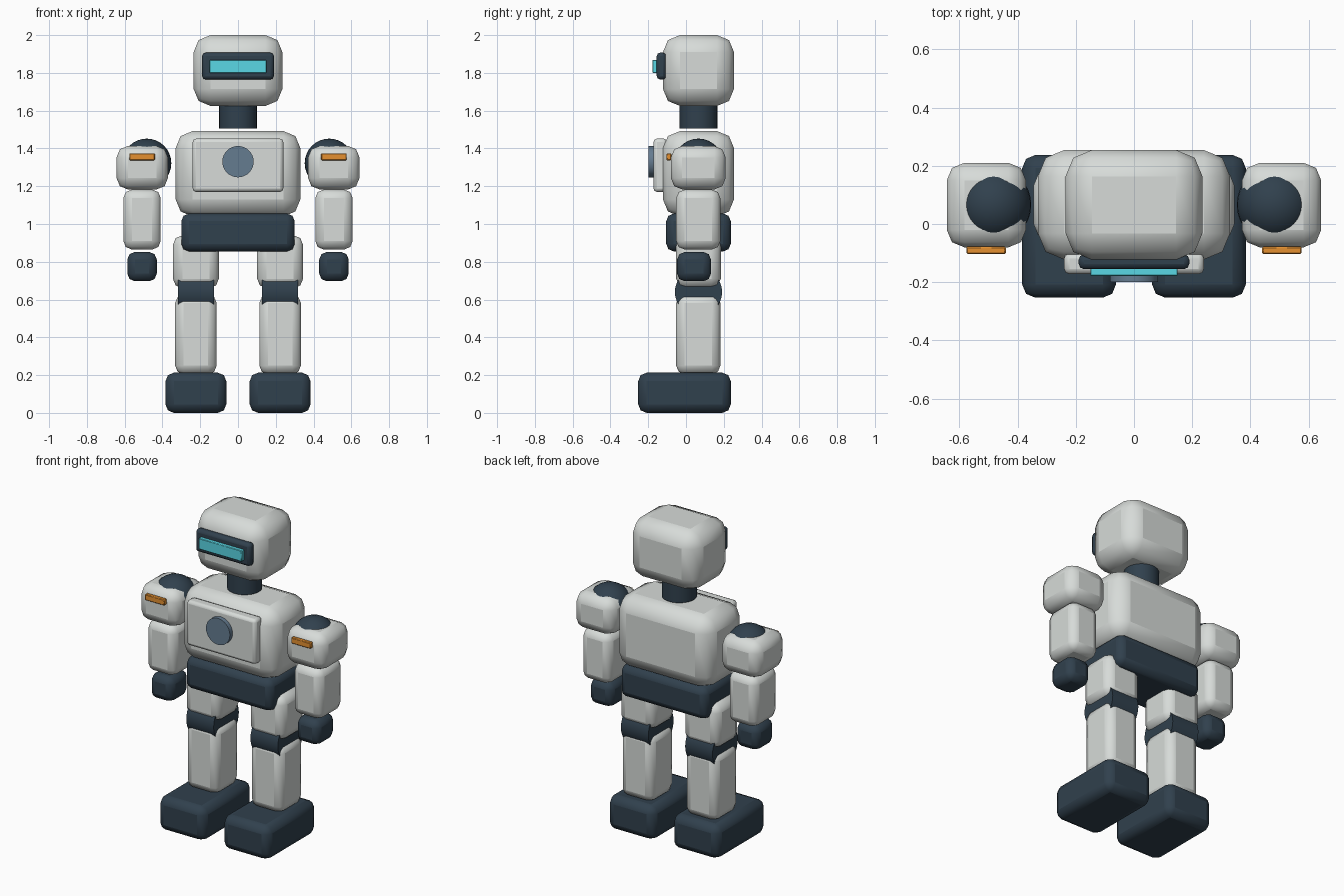
import bpy
from math import radians

cube = bpy.data.objects.get("Cube")
if cube:
    bpy.data.objects.remove(cube, do_unlink=True)


def make_material(name, color):
    mat = bpy.data.materials.new(name)
    mat.use_nodes = True
    mat.diffuse_color = (*color, 1)
    mat.node_tree.nodes["Principled BSDF"].inputs["Base Color"].default_value = (*color, 1)
    return mat


SHELL = make_material("light grey shell", (0.68, 0.71, 0.69))
DARK = make_material("dark slate joints", (0.03, 0.052, 0.075))
CYAN = make_material("cyan visor glow", (0.1, 0.68, 0.78))
ORANGE = make_material("orange marker", (0.78, 0.28, 0.03))
STEEL = make_material("steel blue core", (0.13, 0.2, 0.28))

MID_Y = 0.066  # depth of the body axis


def finish(name, mat):
    obj = bpy.context.object
    obj.name = name
    obj.data.name = name
    obj.data.materials.append(mat)
    bpy.ops.object.shade_smooth_by_angle(angle=radians(40))
    return obj


def box(name, mat, x, y, z, bevel, segments=2):
    """Rounded box from (min, max) ranges on each axis."""
    ranges = (x, y, z)
    bpy.ops.mesh.primitive_cube_add(size=1, location=[(a + b) / 2 for a, b in ranges])
    bpy.context.object.scale = [b - a for a, b in ranges]
    bpy.ops.object.transform_apply(location=False, rotation=False, scale=True)
    obj = finish(name, mat)
    mod = obj.modifiers.new("rounded edges", "BEVEL")
    mod.width = bevel
    mod.segments = segments
    return obj


def cylinder(name, mat, radius, depth, center, rotation=(0, 0, 0)):
    bpy.ops.mesh.primitive_cylinder_add(vertices=32, radius=radius, depth=depth,
                                        location=center, rotation=rotation)
    return finish(name, mat)


# Head, visor and neck
box("head", SHELL, (-0.235, 0.235), (-0.122, 0.254), (1.625, 2.0), 0.09)
box("visor_frame", DARK, (-0.19, 0.19), (-0.155, -0.105), (1.765, 1.907), 0.018)
box("visor_screen", CYAN, (-0.15, 0.15), (-0.178, -0.145), (1.8, 1.868), 0.003, 1)
cylinder("neck", DARK, 0.1, 0.145, (0, MID_Y, 1.578))

# Torso, chest plate and pelvis
box("torso", SHELL, (-0.33, 0.33), (-0.122, 0.254), (1.04, 1.492), 0.09)
box("chest_plate", SHELL, (-0.24, 0.24), (-0.172, -0.1), (1.17, 1.452), 0.018)
cylinder("chest_core", STEEL, 0.083, 0.05, (0, -0.174, 1.33), (radians(90), 0, 0))
box("pelvis", DARK, (-0.3, 0.3), (-0.105, 0.237), (0.855, 1.055), 0.04)

# Arms and legs, once for each side
for side, s in (("right", -1), ("left", 1)):
    def part(name, mat, cx, width, y, z, bevel, segments=2):
        box(f"{side}_{name}", mat, (s * cx - width / 2, s * cx + width / 2),
            y, z, bevel, segments)

    bpy.ops.mesh.primitive_uv_sphere_add(segments=32, ring_count=16, radius=0.13,
                                         location=(s * 0.483, MID_Y, 1.322))
    finish(f"{side}_shoulder_joint", DARK)
    part("shoulder_guard", SHELL, 0.507, 0.272, (-0.08, 0.21), (1.183, 1.413), 0.06)
    part("shoulder_marker", ORANGE, 0.508, 0.135, (-0.103, -0.078), (1.337, 1.374), 0.004, 1)
    part("forearm", SHELL, 0.508, 0.198, (-0.052, 0.182), (0.865, 1.182), 0.045)
    part("hand", DARK, 0.508, 0.156, (-0.047, 0.132), (0.697, 0.852), 0.04)

    part("thigh", SHELL, 0.223, 0.243, (-0.052, 0.184), (0.66, 0.94), 0.05)
    cylinder(f"{side}_knee", DARK, 0.125, 0.19, (s * 0.223, MID_Y, 0.64), (0, radians(90), 0))
    part("shin", SHELL, 0.223, 0.22, (-0.052, 0.182), (0.205, 0.627), 0.045)
    part("foot", DARK, 0.223, 0.322, (-0.253, 0.237), (0.0, 0.213), 0.045)
